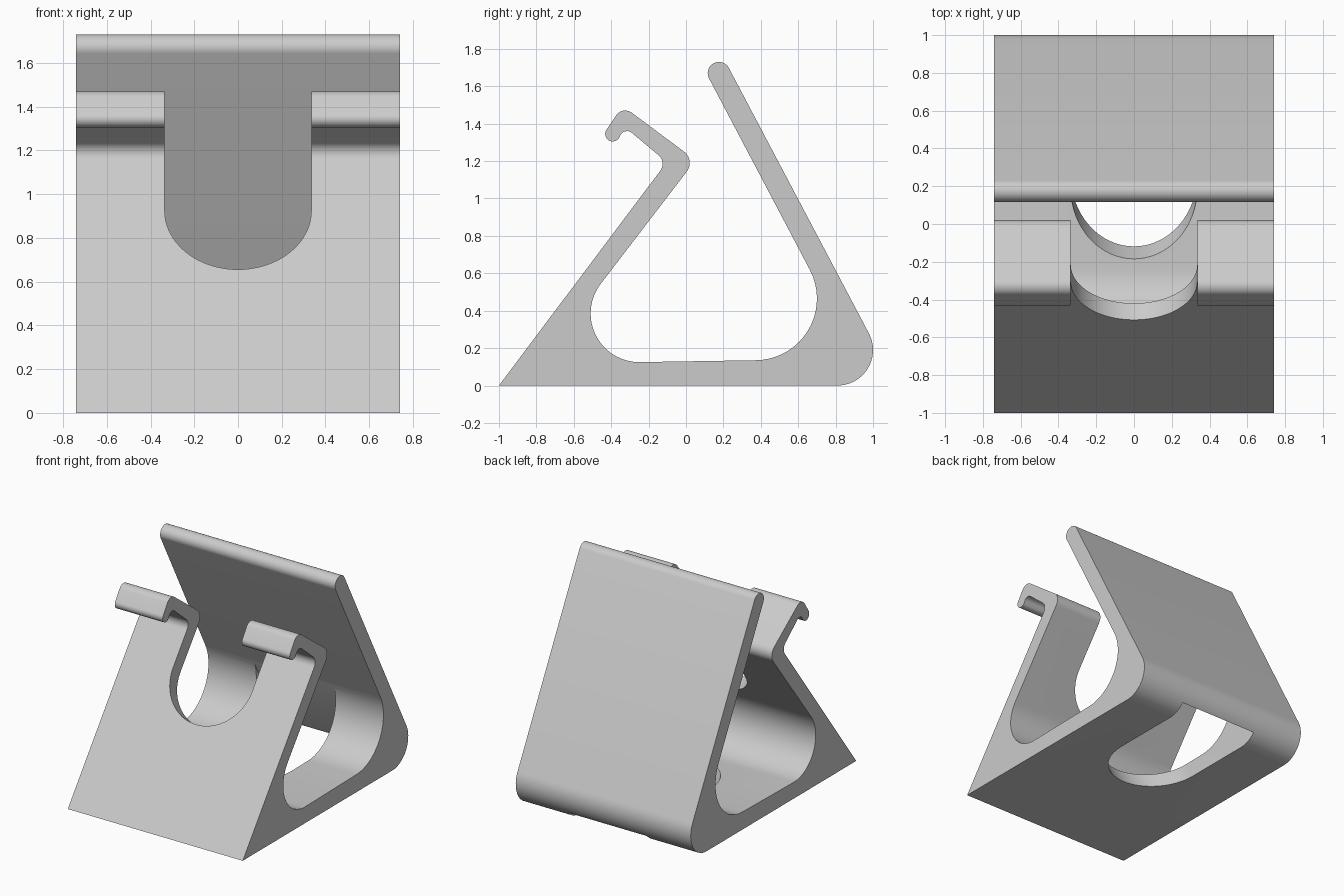
import bpy, bmesh, math
from mathutils import Vector

if "Cube" in bpy.data.objects:
    bpy.data.objects.remove(bpy.data.objects["Cube"])

HALF_W = 0.74      # half width of the stand
SLOT_R = 0.335     # half width of both slots


def arc(cy, cz, r, a0, a1, n=18):
    """Points on a circle from angle a0 to a1 (degrees)."""
    steps = [math.radians(a0 + (a1 - a0) * i / n) for i in range(n + 1)]
    return [(cy + r * math.cos(a), cz + r * math.sin(a)) for a in steps]


def prism(name, points, push):
    """Solid made by pushing a closed outline along a vector."""
    bm = bmesh.new()
    face = bm.faces.new([bm.verts.new(p) for p in points])
    out = bmesh.ops.extrude_face_region(bm, geom=[face])
    moved = [g for g in out["geom"] if isinstance(g, bmesh.types.BMVert)]
    bmesh.ops.translate(bm, verts=moved, vec=push)
    bmesh.ops.recalc_face_normals(bm, faces=bm.faces)
    mesh = bpy.data.meshes.new(name)
    bm.to_mesh(mesh)
    bm.free()
    obj = bpy.data.objects.new(name, mesh)
    bpy.context.collection.objects.link(obj)
    return obj


def slot_cutter(name, origin, along, through, centre, end, near, far):
    """Round-ended slot running along one axis and cut through another."""
    along, through = Vector(along).normalized(), Vector(through).normalized()
    flat = arc(0, centre, SLOT_R, 180, 360, 32) + [(SLOT_R, end), (-SLOT_R, end)]
    base = Vector(origin) + through * near
    pts = [base + Vector((x, 0, 0)) + along * u for x, u in flat]
    obj = prism(name, pts, through * (far - near))
    obj.hide_render = True
    return obj


# Side outline: base, leaning back panel, cavity, front arm and hook
LEAN = 27.6
outline = [(-1, 0)]
outline += arc(0.81, 0.19, 0.19, -90, LEAN)               # rear heel
outline += arc(0.176, 1.67, 0.06, LEAN, LEAN + 180)       # panel top
outline += arc(0.37, 0.465, 0.33, LEAN, -90)              # cavity rear
outline += arc(-0.25, 0.385, 0.26, 270, 143)              # cavity front
outline += arc(-0.055, 1.19, 0.075, -37, 53)              # arm bend
outline += arc(-0.325, 1.41, 0.06, 53, 143)               # hook peak
outline += arc(-0.392, 1.345, 0.04, 143, 323)             # hook tip
outline += arc(-0.315, 1.32, 0.04, 143, 53)               # hook inside
outline += arc(-0.185, 1.185, 0.06, 53, -37)              # bend inside
stand = prism("stand", [(-HALF_W, y, z) for y, z in outline],
              Vector((2 * HALF_W, 0, 0)))

# Slot square to the front arm, and cable slot parallel to the back panel
cutters = [
    slot_cutter("arm_slot_cutter", (0, -1, 0), (0, 0.6, 0.8), (0, 0.8, -0.6),
                1.155, 1.72, -0.7, 0.135),
    slot_cutter("base_slot_cutter", (0, 0, 0), (0, 0.886, 0.464),
                (0, 0.464, -0.886), 0.23, 0.87, -0.3, 0.8),
]
bpy.context.view_layer.objects.active = stand
stand.select_set(True)
for cutter in cutters:
    mod = stand.modifiers.new(cutter.name, 'BOOLEAN')
    mod.operation, mod.solver, mod.object = 'DIFFERENCE', 'EXACT', cutter
    bpy.ops.object.modifier_apply(modifier=mod.name)
for cutter in cutters:
    bpy.data.objects.remove(cutter, do_unlink=True)

# Single grey finish, smooth curves with crisp edges
grey = bpy.data.materials.new("light_grey")
grey.diffuse_color = (0.6, 0.6, 0.6, 1)
grey.use_nodes = True
grey.node_tree.nodes["Principled BSDF"].inputs["Base Color"].default_value = grey.diffuse_color
stand.data.materials.clear()
stand.data.materials.append(grey)
bpy.ops.object.shade_smooth_by_angle(angle=math.radians(30))
